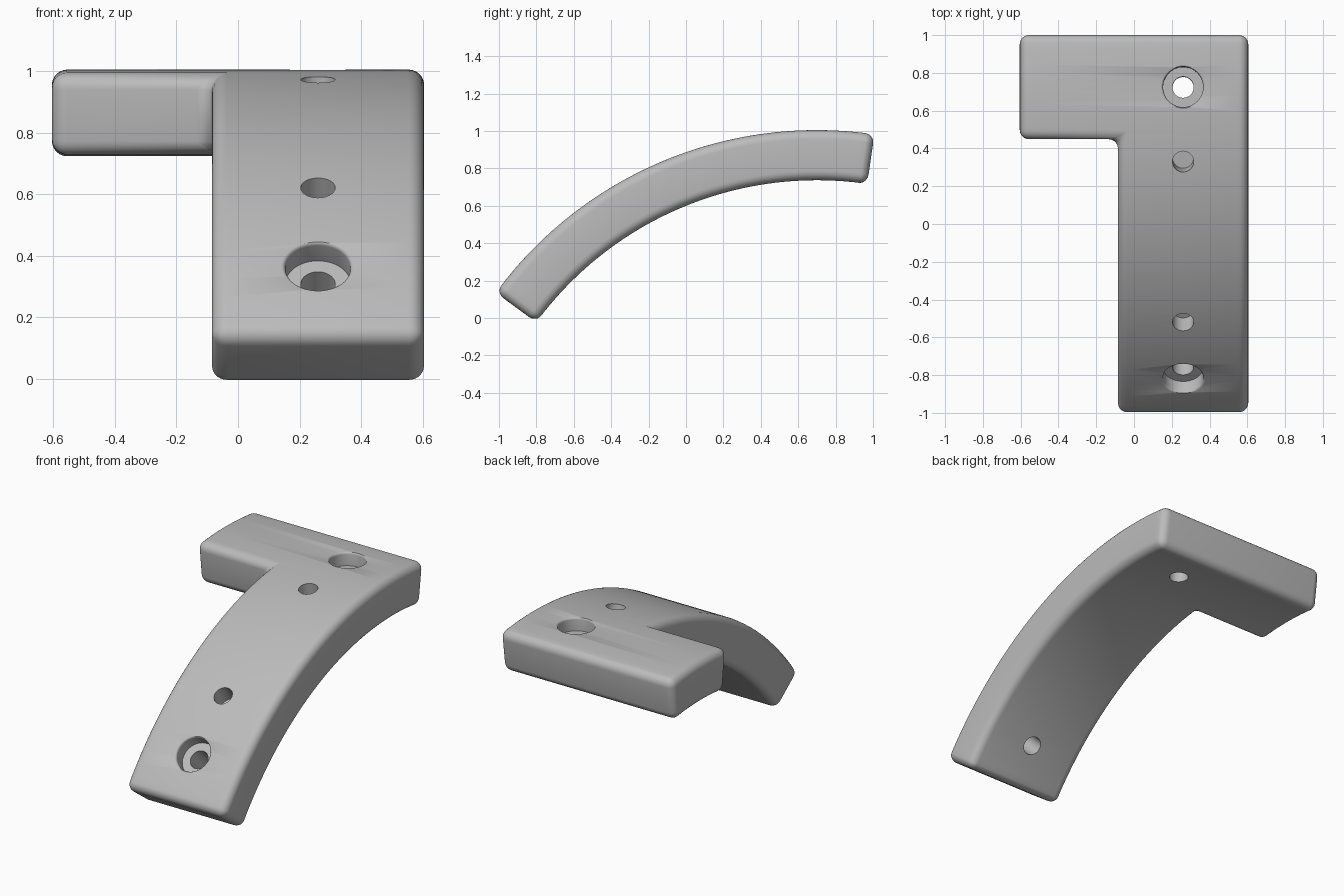
import bpy
import bmesh
from math import radians, sin, cos, asin, pi
from mathutils import Vector

if "Cube" in bpy.data.objects:
    bpy.data.objects.remove(bpy.data.objects["Cube"])

# Arc of the bar: centre in the yz plane, outer radius, thickness
YC, ZC, R, THICK = 0.70, -1.125, 2.13, 0.268
FILLET = 0.05
FRONT, BACK = radians(53.7), radians(-8.3)   # angles of the two end faces
X_STUB, X_IN, X_OUT = -0.605, -0.085, 0.605
HOLE_X = (X_IN + X_OUT) / 2


def angle_at(y):
    return asin((YC - y) / R)


def on_arc(x, angle, r):
    return Vector((x, YC - r * sin(angle), ZC + r * cos(angle)))


grey = bpy.data.materials.new("plain grey")
grey.use_nodes = True
colour = (0.5, 0.5, 0.5, 1)
grey.diffuse_color = colour
grey.node_tree.nodes["Principled BSDF"].inputs["Base Color"].default_value = colour


def make_object(name, bm):
    mesh = bpy.data.meshes.new(name)
    bmesh.ops.recalc_face_normals(bm, faces=bm.faces)
    bm.to_mesh(mesh)
    bm.free()
    mesh.materials.append(grey)
    obj = bpy.data.objects.new(name, mesh)
    bpy.context.collection.objects.link(obj)
    return obj


# L-shaped plate, made flat with y as arc length, rounded, sliced and then bent
s_front, s_back, s_stub = -R * FRONT, -R * BACK, -R * angle_at(0.443)
outline = [(X_IN, s_front), (X_OUT, s_front), (X_OUT, s_back),
           (X_STUB, s_back), (X_STUB, s_stub), (X_IN, s_stub)]
bm = bmesh.new()
base = bm.faces.new([bm.verts.new((x, s, -THICK)) for x, s in outline])
grown = bmesh.ops.extrude_face_region(bm, geom=[base], use_keep_orig=True)
bmesh.ops.translate(bm, vec=(0, 0, THICK),
                    verts=[g for g in grown["geom"] if isinstance(g, bmesh.types.BMVert)])
bmesh.ops.recalc_face_normals(bm, faces=bm.faces)
bmesh.ops.bevel(bm, geom=bm.edges[:], offset=FILLET, offset_type='OFFSET',
                segments=6, profile=0.5, affect='EDGES', clamp_overlap=True)
SLICES = 56
for i in range(1, SLICES):
    s = s_front + (s_back - s_front) * i / SLICES
    bmesh.ops.bisect_plane(bm, geom=bm.verts[:] + bm.edges[:] + bm.faces[:],
                           dist=1e-5, plane_co=(0, s, 0), plane_no=(0, 1, 0))
for v in bm.verts:
    v.co = on_arc(v.co.x, -v.co.y / R, R + v.co.z)
bracket = make_object("curved_bracket", bm)


def drill(name, y, profile):
    """Cut a turned profile of (radius, height) into the outer face."""
    bm = bmesh.new()
    verts = [bm.verts.new((r, 0, h)) for r, h in profile]
    edges = [bm.edges.new(pair) for pair in zip(verts, verts[1:])]
    bmesh.ops.spin(bm, geom=verts + edges, cent=(0, 0, 0), axis=(0, 0, 1),
                   angle=2 * pi, steps=48, use_duplicate=False)
    bmesh.ops.remove_doubles(bm, verts=bm.verts, dist=1e-5)
    cutter = make_object(name, bm)
    cutter.hide_render = True
    angle = angle_at(y)
    cutter.location = on_arc(HOLE_X, angle, R)
    cutter.rotation_euler.x = angle
    mod = bracket.modifiers.new(name, 'BOOLEAN')
    mod.operation, mod.solver, mod.object = 'DIFFERENCE', 'EXACT', cutter
    bpy.context.view_layer.update()
    with bpy.context.temp_override(object=bracket, active_object=bracket):
        bpy.ops.object.modifier_apply(modifier=name)
    bpy.data.objects.remove(cutter)


# Blind pin holes and counterbored screw holes with rounded rims
BORE, PIN, RIM, SINK = 0.106, 0.056, 0.014, 0.085
pin_profile = [(0, 0.1), (PIN, 0.1), (PIN, -0.12), (0, -0.12)]
rim = [(BORE + RIM * (1 - sin(a)), -RIM * (1 - cos(a)))
       for a in (i * pi / 10 for i in range(6))]
screw_profile = ([(0, 0.1), (BORE + RIM, 0.1)] + rim +
                 [(BORE, -SINK), (PIN, -SINK), (PIN, -0.4), (0, -0.4)])
for y in (0.33, -0.52):
    drill("pin_hole", y, pin_profile)
for y in (0.725, -0.82):
    drill("screw_hole", y, screw_profile)

# Smooth shading with crisp hole edges
bpy.ops.object.select_all(action='DESELECT')
bracket.select_set(True)
bpy.context.view_layer.objects.active = bracket
bpy.ops.object.shade_smooth_by_angle(angle=radians(35))
